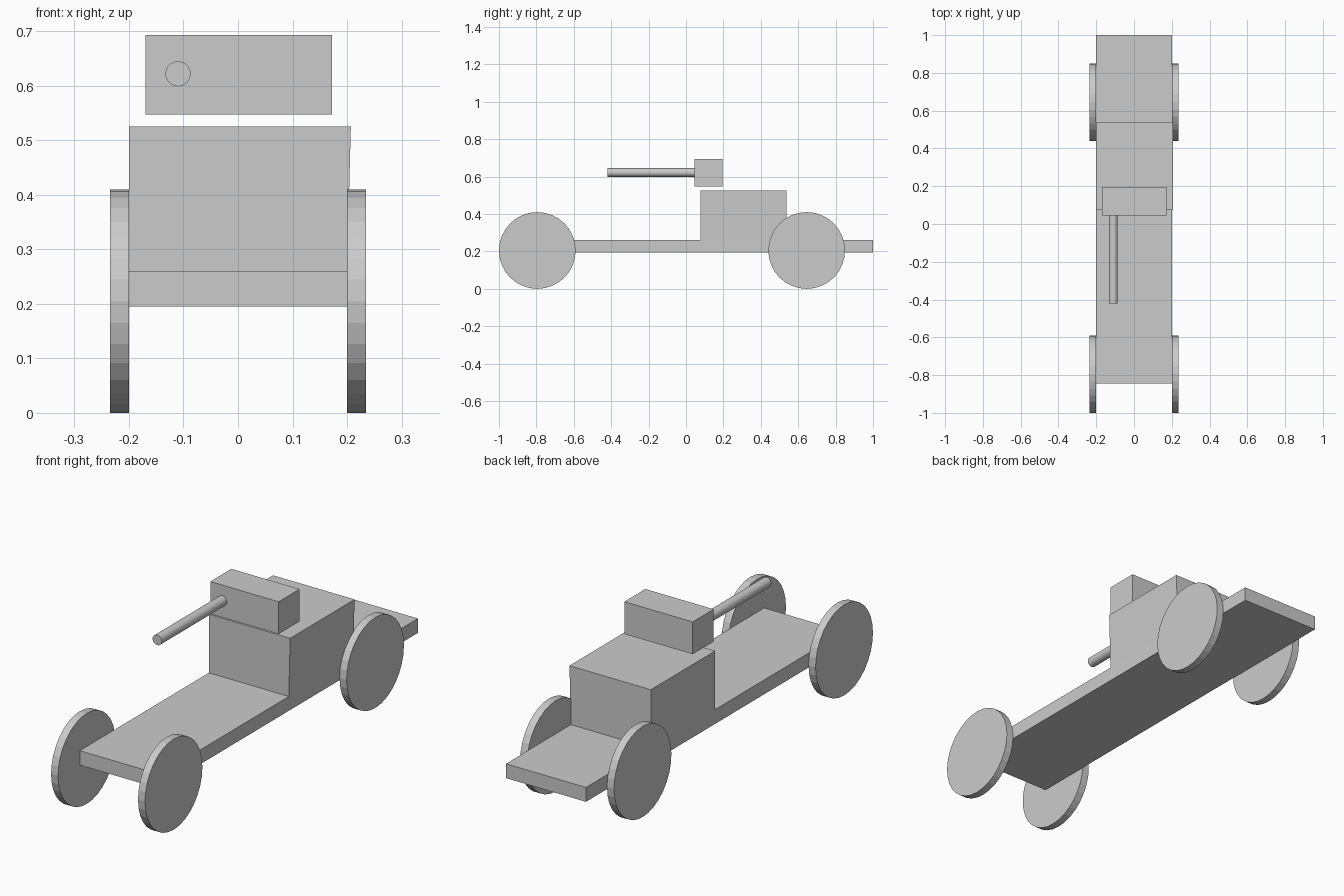
import bpy, bmesh
from math import pi
from mathutils import Matrix, Vector

if "Cube" in bpy.data.objects:
    bpy.data.objects.remove(bpy.data.objects["Cube"])


def finish(name, bm):
    bmesh.ops.recalc_face_normals(bm, faces=bm.faces)
    me = bpy.data.meshes.new(name)
    bm.to_mesh(me)
    bm.free()
    ob = bpy.data.objects.new(name, me)
    bpy.context.collection.objects.link(ob)
    return ob


def box(name, lo, hi):
    lo, hi = Vector(lo), Vector(hi)
    bm = bmesh.new()
    bmesh.ops.create_cube(bm, size=1, matrix=Matrix.Translation((lo + hi) / 2)
                          @ Matrix.Diagonal((*(hi - lo), 1)))
    return finish(name, bm)


def cylinder(name, centre, radius, depth, axis):
    bm = bmesh.new()
    turn = Matrix.Rotation(pi / 2, 4, 'Y' if axis == 'x' else 'X')
    bmesh.ops.create_cone(bm, cap_ends=True, segments=32, radius1=radius, radius2=radius,
                          depth=depth, matrix=Matrix.Translation(centre) @ turn)
    return finish(name, bm)


# Flat chassis in three sections, with the engine block raised from the middle one
bm = bmesh.new()
W, Z0, Z1, TOP = 0.20, 0.195, 0.26, 0.525
rings = [[bm.verts.new((x, y, z)) for x, z in ((-W, Z0), (W, Z0), (W, Z1), (-W, Z1))]
         for y in (-0.845, 0.077, 0.537, 1.0)]
bm.faces.new(rings[0])
bm.faces.new(rings[-1])
deck = None
for i, (a, b) in enumerate(zip(rings, rings[1:])):
    for k in range(4):
        n = (k + 1) % 4
        f = bm.faces.new((a[k], a[n], b[n], b[k]))
        if i == 1 and k == 2:
            deck = f
raised = bmesh.ops.extrude_discrete_faces(bm, faces=[deck])['faces'][0]
for v in raised.verts:
    v.co.z = TOP
    if v.co.x > 0:
        v.co.x = 0.207
bmesh.ops.remove_doubles(bm, verts=bm.verts, dist=1e-5)
finish("chassis_and_body", bm)

# Floating upper box and its barrel
box("turret", (-0.17, 0.045, 0.547), (0.172, 0.195, 0.693))
cylinder("barrel", (-0.11, -0.1875, 0.622), 0.023, 0.465, 'y')

# Four disc wheels
for end, y in (("front", -0.795), ("rear", 0.645)):
    for side, s in (("left", -1), ("right", 1)):
        cylinder(f"{end}_{side}_wheel", (s * 0.2175, y, 0.205), 0.205, 0.035, 'x')
